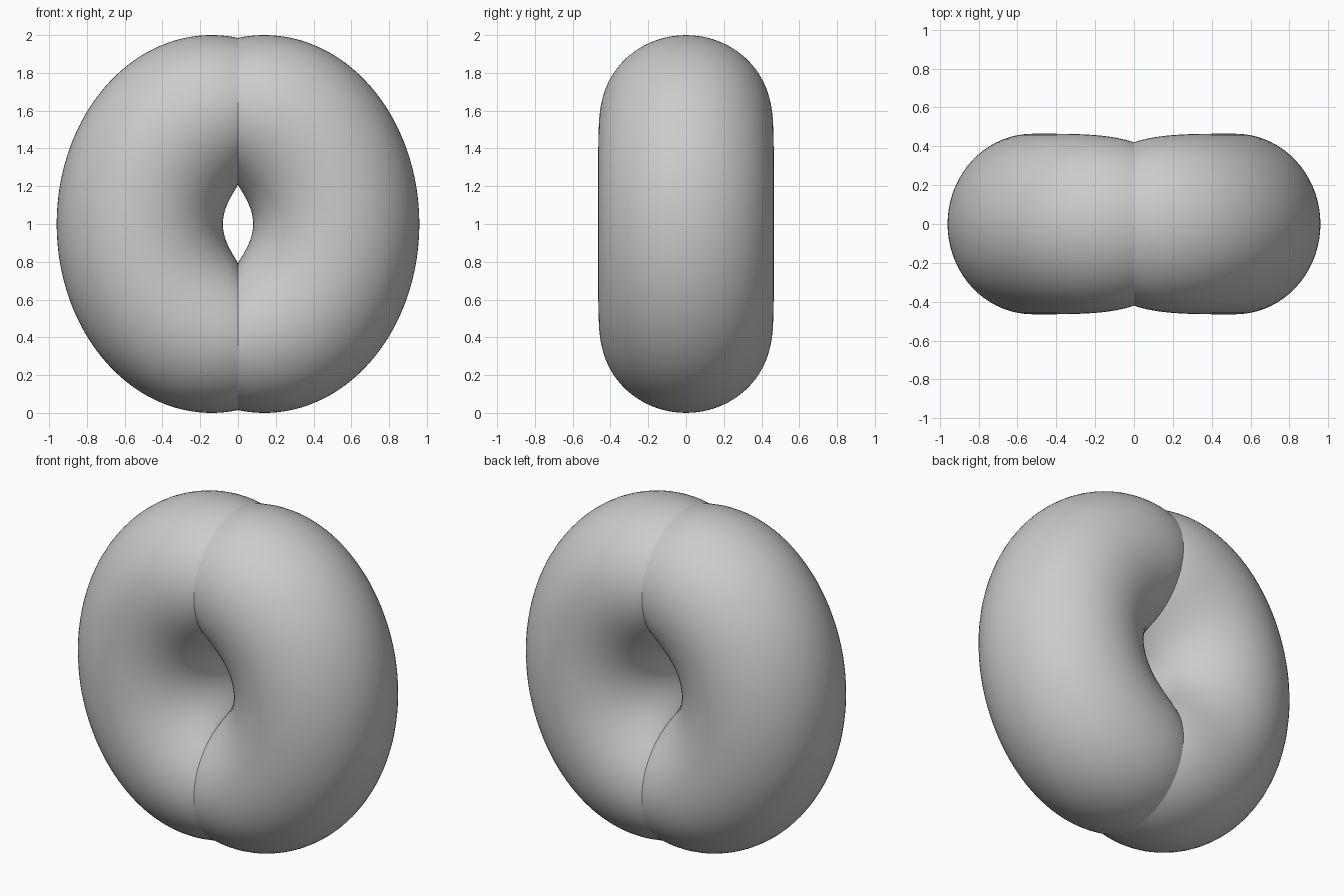
import bpy, bmesh, math
from mathutils import Vector

if "Cube" in bpy.data.objects:
    bpy.data.objects.remove(bpy.data.objects["Cube"])

STEPS, SIDES = 96, 72
END = math.acos(-0.14 / 0.82)      # outer ellipse angle where it meets the seam


def section(u):
    """Elliptical tube section, u = -1 (lower seam) to 1 (upper seam)."""
    a = u * END
    outer = Vector((0.14 + 0.82 * math.cos(a), 0, 1 + math.sin(a)))
    inner = Vector((0.08 * max(0, 1 - u * u) ** 1.2, 0, 1 + 0.21 * u))
    depth = 0.465 - 0.045 * u ** 6
    mid, half = (outer + inner) / 2, (outer - inner) / 2
    pts = []
    for i in range(SIDES):
        t = 2 * math.pi * i / SIDES
        p = mid + half * math.cos(t)
        pts.append((max(0, p.x), depth * math.sin(t), p.z))
    return pts


# Right bean-shaped half, lofted from sections
bm = bmesh.new()
rings = [[bm.verts.new(p) for p in section(-1 + 2 * k / STEPS)]
         for k in range(STEPS + 1)]
for r0, r1 in zip(rings, rings[1:]):
    for i in range(SIDES):
        j = (i + 1) % SIDES
        bm.faces.new((r0[i], r0[j], r1[j], r1[i]))
bmesh.ops.recalc_face_normals(bm, faces=bm.faces)
# make sure the outermost face points outward
far = max(bm.faces, key=lambda f: f.calc_center_median().x)
if far.normal.x < 0:
    bmesh.ops.reverse_faces(bm, faces=bm.faces)
for f in bm.faces:
    f.smooth = True
mesh = bpy.data.meshes.new("ring_halves")
bm.to_mesh(mesh)
bm.free()
ring = bpy.data.objects.new("ring_halves", mesh)
bpy.context.collection.objects.link(ring)

# Left half, left unmerged so the seam stays creased
mirror = ring.modifiers.new("mirror", 'MIRROR')
mirror.use_axis[0] = True
mirror.use_mirror_merge = False
